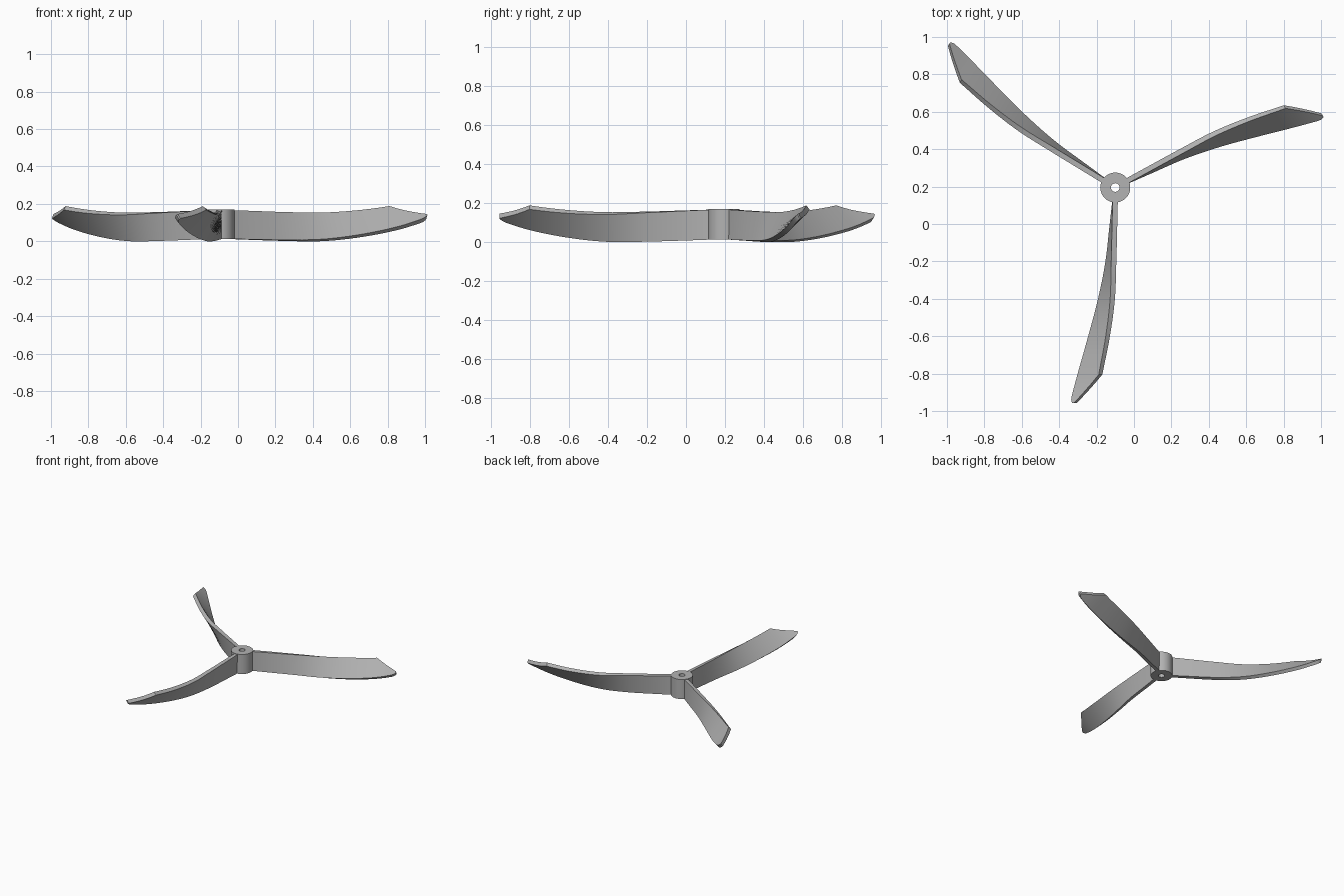
import bpy, bmesh, math
from mathutils import Vector

cube = bpy.data.objects.get("Cube")
if cube:
    bpy.data.objects.remove(cube, do_unlink=True)

CENTRE = Vector((-0.10, 0.195, 0))
THICK = 0.028

grey = bpy.data.materials.new("plain_grey")
grey.use_nodes = True
COLOUR = (0.45, 0.45, 0.45, 1)
grey.diffuse_color = COLOUR
grey.node_tree.nodes["Principled BSDF"].inputs["Base Color"].default_value = COLOUR


def finish(bm, name):
    bmesh.ops.recalc_face_normals(bm, faces=bm.faces)
    mesh = bpy.data.meshes.new(name)
    bm.to_mesh(mesh)
    bm.free()
    mesh.materials.append(grey)
    obj = bpy.data.objects.new(name, mesh)
    bpy.context.collection.objects.link(obj)
    bpy.ops.object.select_all(action='DESELECT')
    obj.select_set(True)
    bpy.context.view_layer.objects.active = obj
    bpy.ops.object.shade_smooth_by_angle(angle=math.radians(32))
    return obj


# Blade stations: radius, sideways centre, height centre, pitch in degrees, chord
STATIONS = [
    (0.05, 0.000, 0.090, 90, 0.154),
    (0.20, -0.010, 0.085, 85, 0.153),
    (0.40, -0.024, 0.079, 78, 0.152),
    (0.60, -0.048, 0.077, 65, 0.155),
    (0.80, -0.088, 0.093, 53, 0.157),
    (1.00, -0.136, 0.125, 43, 0.156),
    (1.16, -0.172, 0.166, 33, 0.155),
]


def slope(i, k):
    a, b = STATIONS[max(i - 1, 0)], STATIONS[min(i + 1, len(STATIONS) - 1)]
    return (b[k] - a[k]) / (b[0] - a[0])


def station(r):
    """Smooth interpolation of the stations at radius r."""
    i = max(j for j in range(len(STATIONS) - 1) if STATIONS[j][0] <= r + 1e-6)
    a, b = STATIONS[i], STATIONS[i + 1]
    h = b[0] - a[0]
    t = (r - a[0]) / h
    return [a[k] * (1 + 2 * t) * (1 - t) ** 2 + b[k] * t * t * (3 - 2 * t)
            + h * slope(i, k) * t * (1 - t) ** 2 + h * slope(i + 1, k) * t * t * (t - 1)
            for k in range(1, 5)]


def section(r, low, high):
    """Four corners of the blade between two fractions of its chord."""
    side, height, pitch, chord = station(r)
    a = math.radians(pitch)
    along = Vector((0, math.cos(a), math.sin(a))) * chord
    across = Vector((0, math.sin(a), -math.cos(a))) * THICK / 2
    mid = Vector((r, side, height))
    return [mid + along * (s - 0.5) + across * n
            for s, n in ((low, -1), (high, -1), (high, 1), (low, 1))]


# Full chord out to the upper corner, then a slanted tip with a rounded end
cuts = [(0.05 + 0.95 * i / 38, 0, 1) for i in range(39)]
cuts += [(r, 0, 1 - (r - 1) * 5.5) for r in (1.03, 1.06, 1.09, 1.12)]
cuts += [(1.135, 0.02, 0.25), (1.146, 0.06, 0.19), (1.153, 0.10, 0.15)]

for name, degrees in (("front_blade", -90), ("left_blade", 30), ("right_blade", 150)):
    t = math.radians(degrees)
    out = Vector((math.cos(t), math.sin(t), 0))
    sideways = Vector((-math.sin(t), math.cos(t), 0))
    bm = bmesh.new()
    rings = [[bm.verts.new(CENTRE + out * p.x + sideways * p.y + Vector((0, 0, p.z)))
              for p in section(*cut)] for cut in cuts]
    for a, b in zip(rings, rings[1:]):
        for k in range(4):
            n = (k + 1) % 4
            bm.faces.new((a[k], a[n], b[n], b[k]))
    bm.faces.new(rings[0])
    bm.faces.new(rings[-1])
    finish(bm, name)

# Hub with a bore, revolved from a rectangular profile
bm = bmesh.new()
profile = [bm.verts.new(CENTRE + Vector((r, 0, z)))
           for r, z in ((0.023, 0.012), (0.08, 0.012), (0.08, 0.17), (0.023, 0.17))]
edges = [bm.edges.new((profile[k], profile[(k + 1) % 4])) for k in range(4)]
bmesh.ops.spin(bm, geom=profile + edges, cent=CENTRE, axis=(0, 0, 1),
               angle=math.tau, steps=48, use_merge=True)
bmesh.ops.remove_doubles(bm, verts=bm.verts, dist=0.0002)
finish(bm, "hub")
